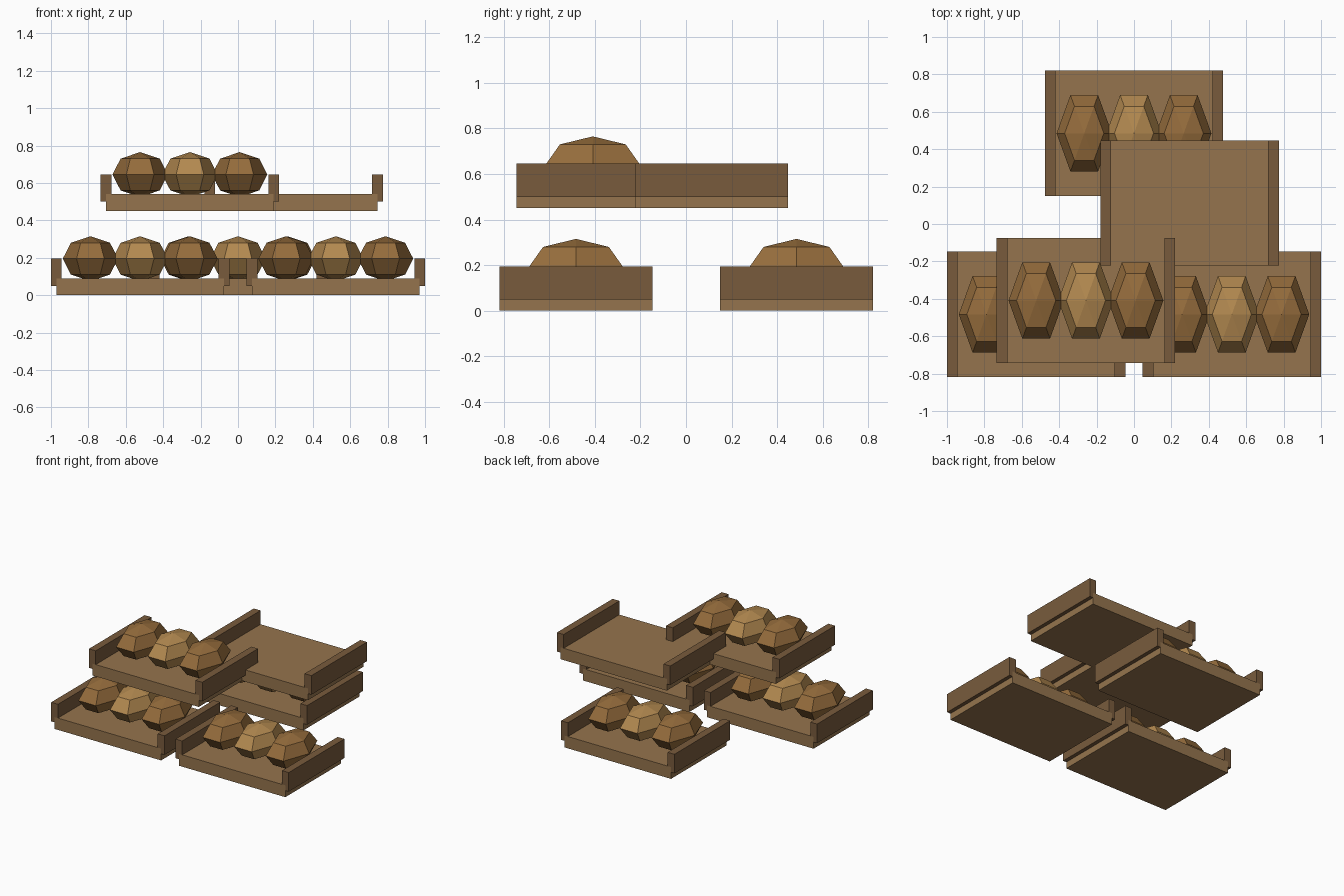
import bpy, bmesh, math
from mathutils import Matrix

if "Cube" in bpy.data.objects:
    bpy.data.objects.remove(bpy.data.objects["Cube"])


def material(name, color):
    m = bpy.data.materials.new(name)
    m.diffuse_color = (*color, 1)
    m.use_nodes = True
    m.node_tree.nodes["Principled BSDF"].inputs["Base Color"].default_value = m.diffuse_color
    return m


BOARD = material("board_wood", (0.30, 0.175, 0.075))
RAIL = material("rail_wood", (0.19, 0.105, 0.046))
CRUST = material("dark_crust", (0.30, 0.15, 0.045))
LIGHT_CRUST = material("light_crust", (0.45, 0.25, 0.08))

DEPTH = 0.67


def finish(name, bm, mat, loc):
    bmesh.ops.recalc_face_normals(bm, faces=bm.faces)
    me = bpy.data.meshes.new(name)
    bm.to_mesh(me)
    bm.free()
    me.materials.append(mat)
    ob = bpy.data.objects.new(name, me)
    ob.location = loc
    bpy.context.collection.objects.link(ob)


def extrusion(name, profile, mat, loc):
    """Extrude an x-z profile along y, centred on the tray."""
    bm = bmesh.new()
    face = bm.faces.new([bm.verts.new((x, -DEPTH / 2, z)) for x, z in profile])
    ext = bmesh.ops.extrude_face_region(bm, geom=[face])
    verts = [g for g in ext["geom"] if isinstance(g, bmesh.types.BMVert)]
    bmesh.ops.translate(bm, verts=verts, vec=(0, DEPTH, 0))
    finish(name, bm, mat, loc)


def loaf(name, mat, loc):
    """Six-sided low-poly loaf, long along y."""
    bm = bmesh.new()
    bmesh.ops.create_uvsphere(bm, u_segments=6, v_segments=4, radius=1)
    # put a pole-to-pole edge line on the y axis
    bmesh.ops.rotate(bm, verts=bm.verts, matrix=Matrix.Rotation(math.pi / 6, 3, 'Z'))
    bmesh.ops.scale(bm, verts=bm.verts, vec=(0.148, 0.236, 0.12))
    finish(name, bm, mat, loc)


def tray(name, x, y, z, filled=True):
    # base board
    extrusion(name + "_board", [(-0.448, 0), (0.448, 0), (0.448, 0.09), (-0.448, 0.09)],
              BOARD, (x, y, z))
    # notched side rails, sitting over the board edges
    rail = [(0.448, 0.05), (0.477, 0.05), (0.477, 0.195),
            (0.42, 0.195), (0.42, 0.09), (0.448, 0.09)]
    for side, s in (("left", -1), ("right", 1)):
        extrusion(f"{name}_{side}_rail", [(s * px, pz) for px, pz in rail], RAIL, (x, y, z))
    # row of three loaves
    if filled:
        for i in (-1, 0, 1):
            loaf(f"{name}_loaf_{i + 2}", CRUST if i else LIGHT_CRUST,
                 (x + i * 0.266, y, z + 0.195))


# lower layer
tray("front_left_tray", -0.523, -0.483, 0)
tray("front_right_tray", 0.523, -0.483, 0)
tray("back_tray", 0, 0.485, 0)
# upper layer
tray("upper_left_tray", -0.257, -0.409, 0.45)
tray("upper_empty_tray", 0.297, 0.112, 0.45, filled=False)
